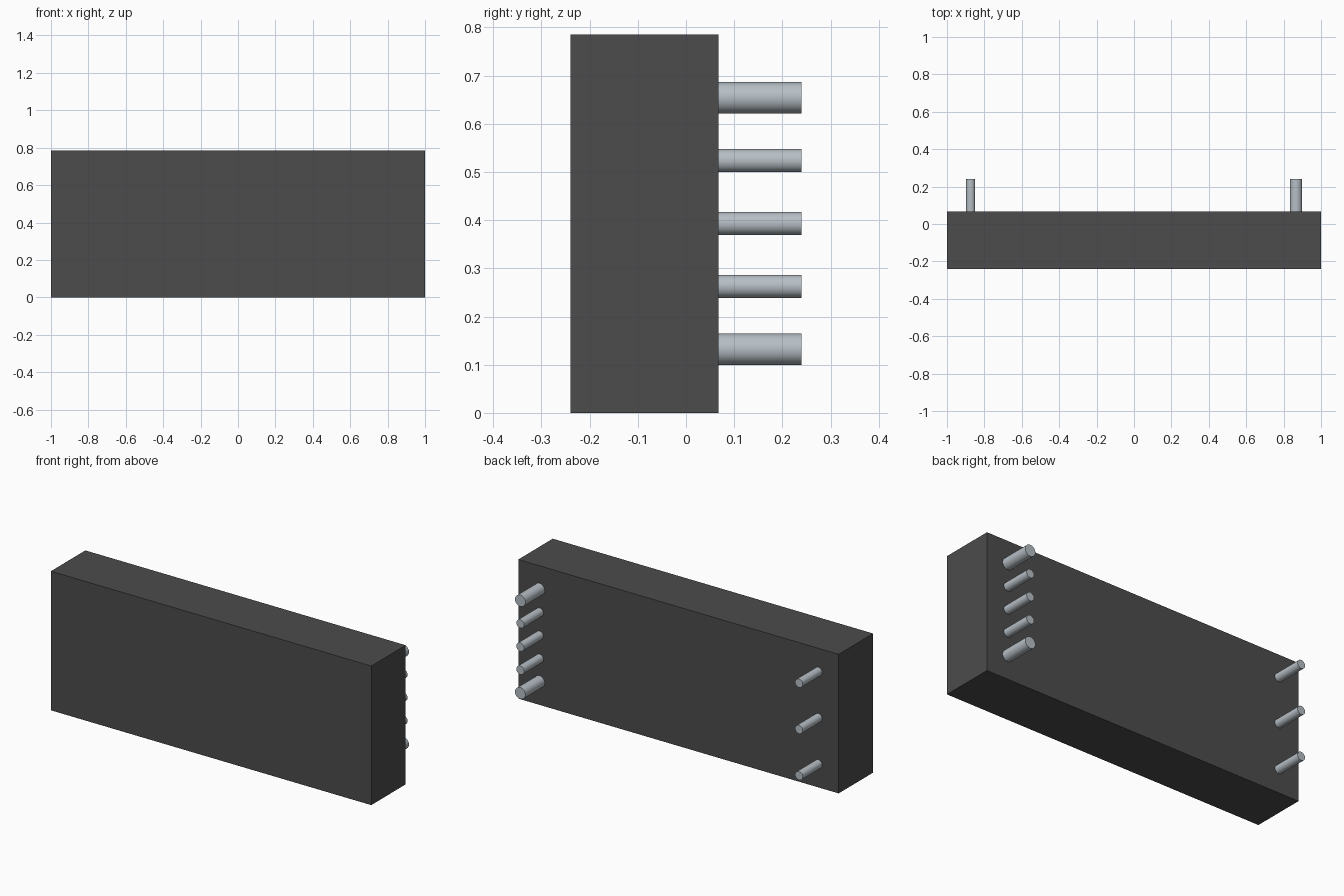
import bpy
import math

if "Cube" in bpy.data.objects:
    bpy.data.objects.remove(bpy.data.objects["Cube"], do_unlink=True)


def make_material(name, colour):
    mat = bpy.data.materials.new(name)
    mat.use_nodes = True
    mat.diffuse_color = colour
    mat.node_tree.nodes["Principled BSDF"].inputs["Base Color"].default_value = colour
    return mat


dark = make_material("dark grey casing", (0.072, 0.072, 0.072, 1))
metal = make_material("silver metal", (0.47, 0.52, 0.56, 1))

FRONT, BACK, TIP = -0.24, 0.067, 0.24
HEIGHT = 0.785
MIDDLE, PITCH = 0.393, 0.1305
THIN, THICK = 0.024, 0.0325

# Casing block
bpy.ops.mesh.primitive_cube_add(size=1, location=(0, (FRONT + BACK) / 2, HEIGHT / 2))
casing = bpy.context.object
casing.name = "casing"
casing.scale = (2, BACK - FRONT, HEIGHT)
bpy.ops.object.transform_apply(location=False, rotation=False, scale=True)
casing.data.materials.append(dark)


def add_pin(name, x, step, radius):
    """Round pin standing straight out of the back face."""
    bpy.ops.mesh.primitive_cylinder_add(
        vertices=32, radius=radius, depth=TIP - BACK,
        location=(x, (BACK + TIP) / 2, MIDDLE + step * PITCH),
        rotation=(math.pi / 2, 0, 0))
    pin = bpy.context.object
    pin.name = name
    pin.data.materials.append(metal)
    bpy.ops.object.shade_smooth_by_angle(angle=math.radians(30))


# Left row: five pins, the outer two thicker
for step in range(-2, 3):
    add_pin(f"left_pin_{step + 3}", 0.867, step, THICK if abs(step) == 2 else THIN)

# Right row: three thin pins at double spacing
for step in (-2, 0, 2):
    add_pin(f"right_pin_{step // 2 + 2}", -0.873, step, THIN)
